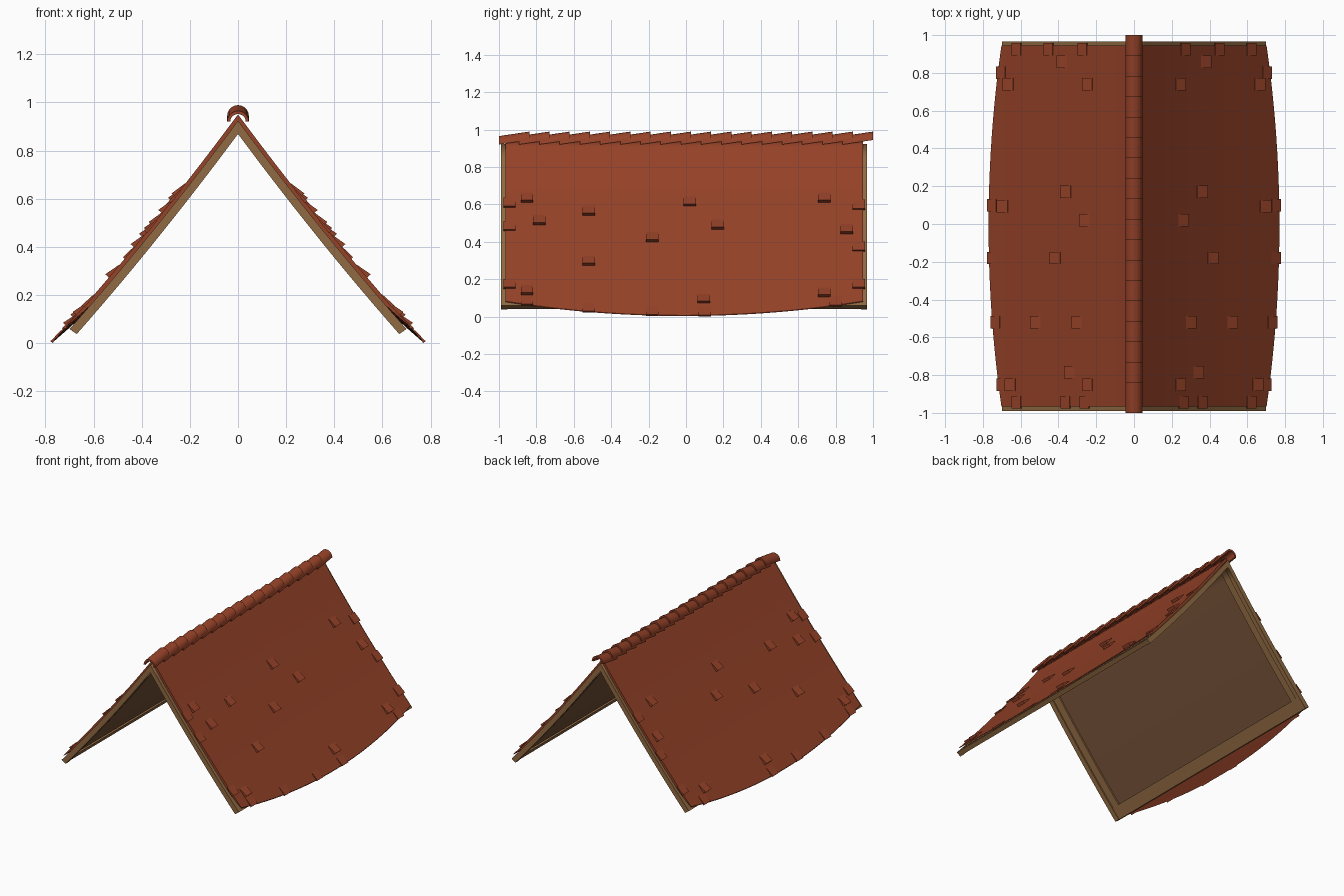
import bpy, bmesh, math
from mathutils import Vector

if "Cube" in bpy.data.objects:
    bpy.data.objects.remove(bpy.data.objects["Cube"])

def material(name, rgb):
    m = bpy.data.materials.new(name)
    m.diffuse_color = (*rgb, 1)
    m.use_nodes = True
    m.node_tree.nodes["Principled BSDF"].inputs["Base Color"].default_value = m.diffuse_color
    return m

RED = material("terracotta red", (0.30, 0.054, 0.021))
WOOD = material("wood brown", (0.28, 0.144, 0.054))
DARK = material("dark wood", (0.18, 0.083, 0.04))

def surf(x):
    """Height of the curved roof slope at distance x from the ridge."""
    return 0.95 - 1.348 * x + 0.16 * x * x

YC = -0.011
def eave(y):
    """The eave bows outwards in the middle."""
    return 0.77 - 0.068 * ((y - YC) / 0.955) ** 2

def finish(name, bm, mat, mirror=True):
    bmesh.ops.recalc_face_normals(bm, faces=bm.faces)
    me = bpy.data.meshes.new(name)
    bm.to_mesh(me)
    bm.free()
    me.materials.append(mat)
    ob = bpy.data.objects.new(name, me)
    bpy.context.collection.objects.link(ob)
    bpy.ops.object.select_all(action='DESELECT')
    ob.select_set(True)
    bpy.context.view_layer.objects.active = ob
    bpy.ops.object.shade_smooth_by_angle(angle=math.radians(30))
    if mirror:
        ob.modifiers.new("Mirror", 'MIRROR')
    return ob

def slab(name, mat, y0, y1, top, bottom, nx=12, ny=1):
    """Curved slab: top(u, y) and bottom(u, y) give (x, z)."""
    bm = bmesh.new()
    def grid(fn):
        rows = []
        for j in range(ny + 1):
            y = y0 + (y1 - y0) * j / ny
            pts = [fn(i / nx, y) for i in range(nx + 1)]
            rows.append([bm.verts.new((x, y, z)) for x, z in pts])
        return rows
    a, b = grid(top), grid(bottom)
    for g in (a, b):
        for j in range(ny):
            for i in range(nx):
                bm.faces.new((g[j][i], g[j][i + 1], g[j + 1][i + 1], g[j + 1][i]))
    for j in (0, ny):
        for i in range(nx):
            bm.faces.new((a[j][i], a[j][i + 1], b[j][i + 1], b[j][i]))
    for j in range(ny):
        bm.faces.new((a[j][nx], a[j + 1][nx], b[j + 1][nx], b[j][nx]))
    return finish(name, bm, mat)

def board(name, mat, y0, y1, x0, x1, d0, d1):
    """Board following the slope, between depths d0 and d1 below it."""
    def at(u, d):
        x = x0 + (x1 - x0) * u
        x *= 1 - 0.8 * (d - 0.027) if d > 0.027 else 1
        return x, surf(x) - d
    slab(name, mat, y0, y1, lambda u, y: at(u, d0), lambda u, y: at(u, d1))

# Tiled roof covering, thinning towards the bowed eave
def cover_top(u, y):
    x = eave(y) * u
    return x, surf(x)

def cover_bottom(u, y):
    x = eave(y) * u
    return x, surf(x) - 0.004 - 0.022 * min(1, (1 - u) / 0.12)

slab("roof_covering", RED, -0.966, 0.946, cover_top, cover_bottom, 24, 24)

# Wooden gable boards, inner rafters, eave beam and underside panel
board("front_gable_board", WOOD, -0.99, -0.955, 0, 0.70, 0.026, 0.081)
board("back_gable_board", WOOD, 0.935, 0.967, 0, 0.70, 0.026, 0.081)
board("front_rafter", WOOD, -0.955, -0.90, 0, 0.69, 0.026, 0.066)
board("back_rafter", WOOD, 0.88, 0.935, 0, 0.69, 0.026, 0.066)
board("eave_beam", WOOD, -0.96, 0.94, 0.64, 0.70, 0.026, 0.075)
board("underside_panel", DARK, -0.95, 0.93, 0, 0.68, 0.024, 0.048)

# Loose raised tiles: wedges lifted at their lower end
def add_tile(bm, x, y, w=0.066, length=0.066, lift=0.02):
    t = Vector((1, 0, -1.348 + 0.32 * x)).normalized()
    n = Vector((-t.z, 0, t.x))
    c = Vector((x, y, surf(x)))
    v = [bm.verts.new(c + t * s * length / 2 + n * h + Vector((0, k * w / 2, 0)))
         for s, hs in ((-1, (-0.004, 0.002)), (1, (-0.004, lift)))
         for h in hs for k in (-1, 1)]
    for f in ((0, 1, 3, 2), (4, 5, 7, 6), (0, 1, 5, 4), (2, 3, 7, 6), (0, 2, 6, 4), (1, 3, 7, 5)):
        bm.faces.new([v[i] for i in f])

bm = bmesh.new()
for x, y in ((0.375, 0.86), (0.24, 0.74), (0.66, 0.74), (0.355, 0.17), (0.69, 0.095),
             (0.255, 0.02), (0.41, -0.18), (0.295, -0.52), (0.515, -0.52),
             (0.335, -0.785), (0.24, -0.85), (0.65, -0.85)):
    add_tile(bm, x, y)
finish("raised_tiles", bm, RED)

# Tiles poking past the eave and the gable edges
bm = bmesh.new()
for y in (-0.85, -0.52, -0.18, 0.10, 0.80):
    add_tile(bm, eave(y) - 0.018, y, lift=0.008)
for x in (0.26, 0.36, 0.62):
    add_tile(bm, x, -0.944, lift=0.01)
for x in (0.27, 0.45, 0.62):
    add_tile(bm, x, 0.924, lift=0.01)
finish("edge_tiles", bm, RED)

# Overlapping half-round ridge caps, each rising towards the back
bm = bmesh.new()
SEG = 10
for i in range(18):
    y1 = -0.838 + 0.1081 * i
    loops = []
    for y, z in ((y1 - 0.162, 0.92), (y1, 0.944)):
        loops.append([bm.verts.new((r * math.cos(math.pi * k / SEG), y,
                                    z + r * math.sin(math.pi * k / SEG)))
                      for r, ks in ((0.045, range(SEG + 1)), (0.032, range(SEG, -1, -1)))
                      for k in ks])
    m = len(loops[0])
    for k in range(m):
        bm.faces.new((loops[0][k], loops[0][(k + 1) % m], loops[1][(k + 1) % m], loops[1][k]))
    for lp in loops:
        for k in range(SEG):
            bm.faces.new((lp[k], lp[k + 1], lp[m - 2 - k], lp[m - 1 - k]))
finish("ridge_caps", bm, RED, mirror=False)
